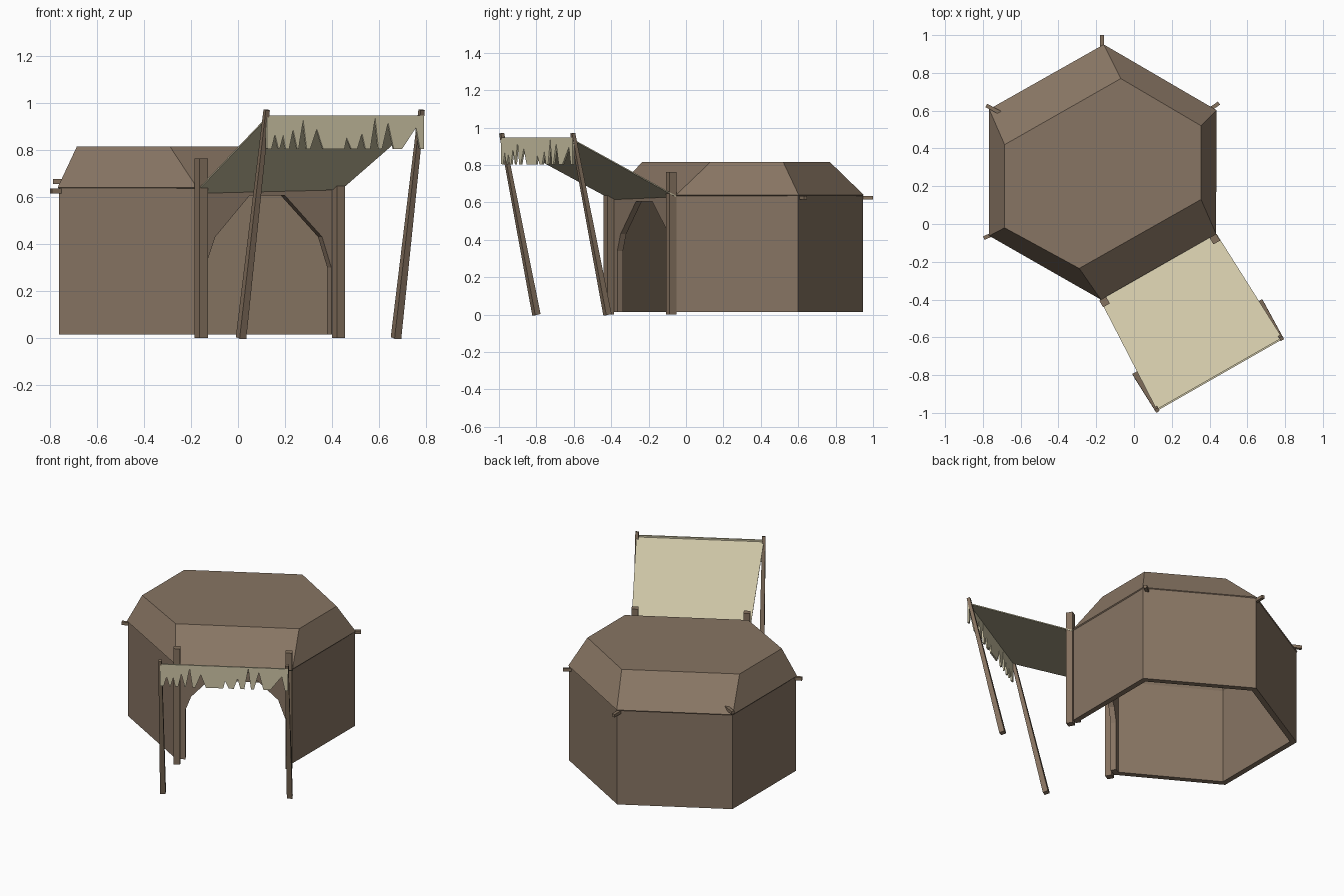
import bpy, bmesh, math
from mathutils import Vector

if "Cube" in bpy.data.objects:
    bpy.data.objects.remove(bpy.data.objects["Cube"])


def material(name, rgb):
    m = bpy.data.materials.new(name)
    m.diffuse_color = (*rgb, 1)
    m.use_nodes = True
    m.node_tree.nodes["Principled BSDF"].inputs["Base Color"].default_value = m.diffuse_color
    return m


CLAY = material("brown_hide", (0.245, 0.178, 0.125))
WOOD = material("brown_wood", (0.235, 0.168, 0.114))
CLOTH = material("cream_cloth", (0.62, 0.565, 0.385))


def make(name, verts, faces, mat, thick=0.0, offset=-1):
    me = bpy.data.meshes.new(name)
    me.from_pydata([tuple(v) for v in verts], [], faces)
    me.materials.append(mat)
    ob = bpy.data.objects.new(name, me)
    bpy.context.collection.objects.link(ob)
    if thick:
        mod = ob.modifiers.new("thickness", 'SOLIDIFY')
        mod.thickness = thick
        mod.offset = offset
        mod.use_even_offset = True
    return ob


def beam(name, p, q, w0, w1, side=(math.cos(math.pi / 6), 0.5, 0)):
    """Square bar from p to q, tapering from width w0 to w1."""
    p, q = Vector(p), Vector(q)
    axis = (q - p).normalized()
    v = axis.cross(Vector(side)).normalized()
    u = v.cross(axis)
    verts = [c + (u * a + v * b) * w / 2 for c, w in ((p, w0), (q, w1))
             for a, b in ((-1, -1), (1, -1), (1, 1), (-1, 1))]
    faces = [(3, 2, 1, 0), (4, 5, 6, 7)]
    faces += [(i, (i + 1) % 4, (i + 1) % 4 + 4, i + 4) for i in range(4)]
    return make(name, verts, faces, WOOD)


# Hut footprint, counterclockwise starting with the door wall
base = [(-0.175, -0.395), (0.43, -0.05), (0.432, 0.60),
        (-0.16, 0.945), (-0.762, 0.605), (-0.762, -0.06)]
crown = [(-0.29, -0.235), (0.355, 0.13), (0.355, 0.52),
         (-0.07, 0.77), (-0.685, 0.42), (-0.685, -0.02)]
Z0, EAVE, TOP = 0.015, 0.64, 0.815

# Walls, with an arched cut in the door wall
verts = [(x, y, Z0) for x, y in base] + [(x, y, EAVE) for x, y in base]
d, c = Vector(base[0]), Vector(base[1])
arch = [(0.08, Z0), (0.08, 0.34), (0.13, 0.43), (0.37, 0.605),
        (0.62, 0.605), (0.88, 0.43), (0.945, 0.30), (0.945, Z0)]
verts += [(*d.lerp(c, t), z) for t, z in arch]
faces = [(i, (i + 1) % 6, (i + 1) % 6 + 6, i + 6) for i in range(1, 6)]
faces.append((0, *range(12, 20), 1, 7, 6))
make("hut_walls", verts, faces, CLAY, 0.035)

# Roof: sloping skirt with a flat top, overhanging very slightly
ctr = Vector((-0.165, 0.275))
eave = [ctr + (Vector(b) - ctr) * 1.008 for b in base]
verts = [(x, y, EAVE) for x, y in eave] + [(x, y, TOP) for x, y in crown]
faces = [(i, (i + 1) % 6, (i + 1) % 6 + 6, i + 6) for i in range(6)]
faces.append(tuple(range(6, 12)))
make("hut_roof", verts, faces, CLAY, 0.03)

# Door posts
for name, x, y in (("left", -0.156, -0.413), ("right", 0.428, -0.08)):
    beam(name + "_door_post", (x, y, 0), (x, y, 0.763), 0.041, 0.041)

# Leaning awning poles
beam("left_awning_pole", (0.013, -0.80, 0), (0.122, -0.986, 0.97), 0.033, 0.02)
beam("right_awning_pole", (0.672, -0.42, 0), (0.781, -0.606, 0.97), 0.033, 0.02)

# Beam ends poking out at the eaves
stubs = [((-0.17, 0.92, 0.625), (-0.17, 1.0, 0.625)),
         ((0.40, 0.605, 0.625), (0.45, 0.64, 0.625)),
         ((-0.70, 0.585, 0.665), (-0.782, 0.627, 0.665)),
         ((-0.745, -0.052, 0.625), (-0.795, -0.075, 0.625))]
for i, (p, q) in enumerate(stubs):
    beam(f"beam_end_{i + 1}", p, q, 0.02, 0.02, (0, 0, 1))

# Awning cloth
make("awning", [(-0.183, -0.395, 0.62), (0.12, -0.983, 0.938),
                (0.785, -0.603, 0.938), (0.437, -0.052, 0.635)],
     [(0, 1, 2, 3)], CLOTH, 0.006)

# Ragged front flap: notches given as (left, peak, right, peak height) in x
notches = [(0.14, 0.155, 0.17, 0.865), (0.175, 0.19, 0.20, 0.86),
           (0.215, 0.232, 0.25, 0.885), (0.255, 0.275, 0.29, 0.925),
           (0.305, 0.333, 0.36, 0.887), (0.45, 0.46, 0.48, 0.85),
           (0.505, 0.525, 0.54, 0.87), (0.56, 0.581, 0.595, 0.935),
           (0.61, 0.636, 0.66, 0.915), (0.695, 0.755, 0.772, 0.895)]
outline = [(0.12, 0.805)]
for a, m, b, h in notches:
    outline += [(a, 0.803), (m, h), (b, 0.803)]
outline += [(0.788, 0.803), (0.788, 0.947), (0.12, 0.947)]
flap = [(x, -0.985 + (x - 0.12) * 0.38 / 0.665, z) for x, z in outline]
make("awning_flap", flap, [tuple(range(len(flap)))], CLOTH, 0.01, 0)
